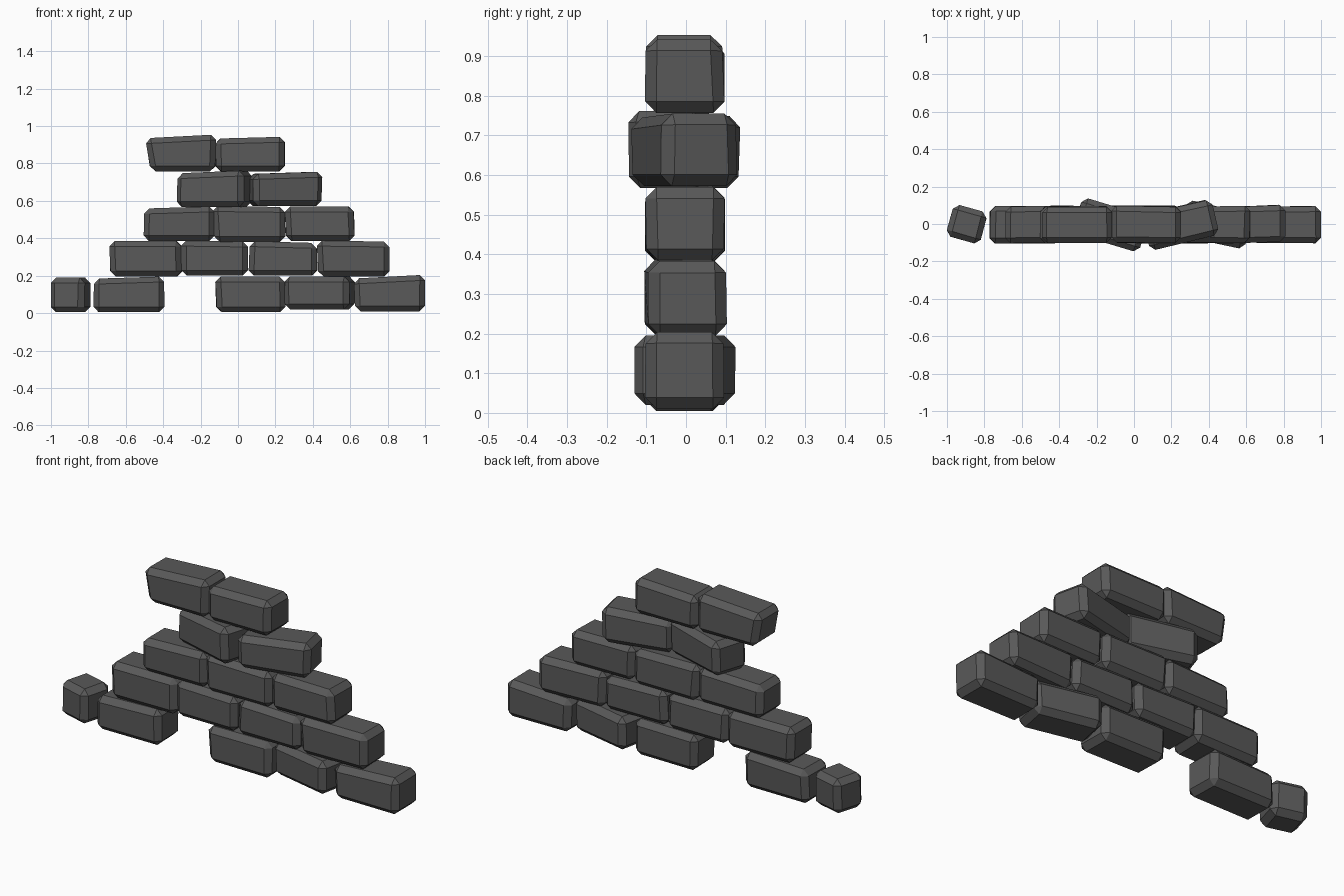
import bpy, bmesh, math, random
from mathutils import Matrix

if "Cube" in bpy.data.objects:
    bpy.data.objects.remove(bpy.data.objects["Cube"])

random.seed(4)
stone = bpy.data.materials.new("dark_grey_stone")
stone.diffuse_color = (0.1, 0.1, 0.1, 1)
stone.use_nodes = True
stone.node_tree.nodes["Principled BSDF"].inputs["Base Color"].default_value = stone.diffuse_color


def brick(name, x0, x1, z0, z1, yaw=0, tilt=0, slant=0, depth=0.195, length=None):
    """Chamfered block; tilt raises the top right corner, slant leans the left end in at the bottom."""
    length = length or (x1 - x0)
    h = z1 - z0
    bm = bmesh.new()
    bmesh.ops.create_cube(bm, size=1)
    for v in bm.verts:
        sx, sy, sz = v.co
        x, y, z = sx * length, sy * depth, sz * h
        if sz > 0:
            z += tilt * sx
        elif sx < 0:
            x += slant
        # slight hand-cut irregularity
        v.co = (x + random.uniform(-.005, .005), y + random.uniform(-.005, .005), z)
    bmesh.ops.bevel(bm, geom=bm.edges[:], offset=0.029, segments=1,
                    profile=0.5, affect='EDGES', clamp_overlap=True)
    bm.transform(Matrix.Translation(((x0 + x1) / 2, -0.003, (z0 + z1) / 2))
                 @ Matrix.Rotation(math.radians(yaw), 4, 'Z'))
    bmesh.ops.recalc_face_normals(bm, faces=bm.faces[:])
    me = bpy.data.meshes.new(name)
    bm.to_mesh(me)
    bm.free()
    me.materials.append(stone)
    ob = bpy.data.objects.new(name, me)
    bpy.context.collection.objects.link(ob)


# Courses of bricks, bottom to top: x0, x1, z0, z1, yaw, tilt, slant
courses = [
    [(-.77, -.395, .005, .19, 0, .012, 0),
     (-.125, .25, .005, .195, 0, 0, .01),
     (.25, .62, .02, .195, -12, 0, 0),
     (.62, 1.0, .01, .195, 0, .02, .01)],
    [(-.685, -.30, .195, .385, 0, 0, 0),
     (-.31, .055, .20, .385, 0, -.005, .012),
     (.06, .425, .20, .38, 0, -.01, 0),
     (.42, .81, .195, .385, 2, -.005, .01)],
    [(-.50, -.13, .385, .565, 0, .012, 0),
     (-.135, .25, .38, .57, 0, -.005, .01),
     (.245, .62, .385, .57, 0, 0, .01)],
    [(-.32, .065, .567, .755, -17, .015, 0),
     (.055, .445, .572, .75, 13, .012, 0)],
    [(-.50, -.12, .757, .945, 0, .02, .035),
     (-.12, .25, .757, .938, 0, .01, 0)],
]
for r, course in enumerate(courses):
    for i, b in enumerate(course):
        yawed = abs(b[4]) > 5
        brick(f"brick_row{r + 1}_{i + 1}", *b,
              length=(b[1] - b[0]) * 0.965 if yawed else None)

# Half brick lying beside the wall
brick("half_brick", -1.0, -.79, .005, .19, -16, 0, 0, depth=0.175, length=0.185)
